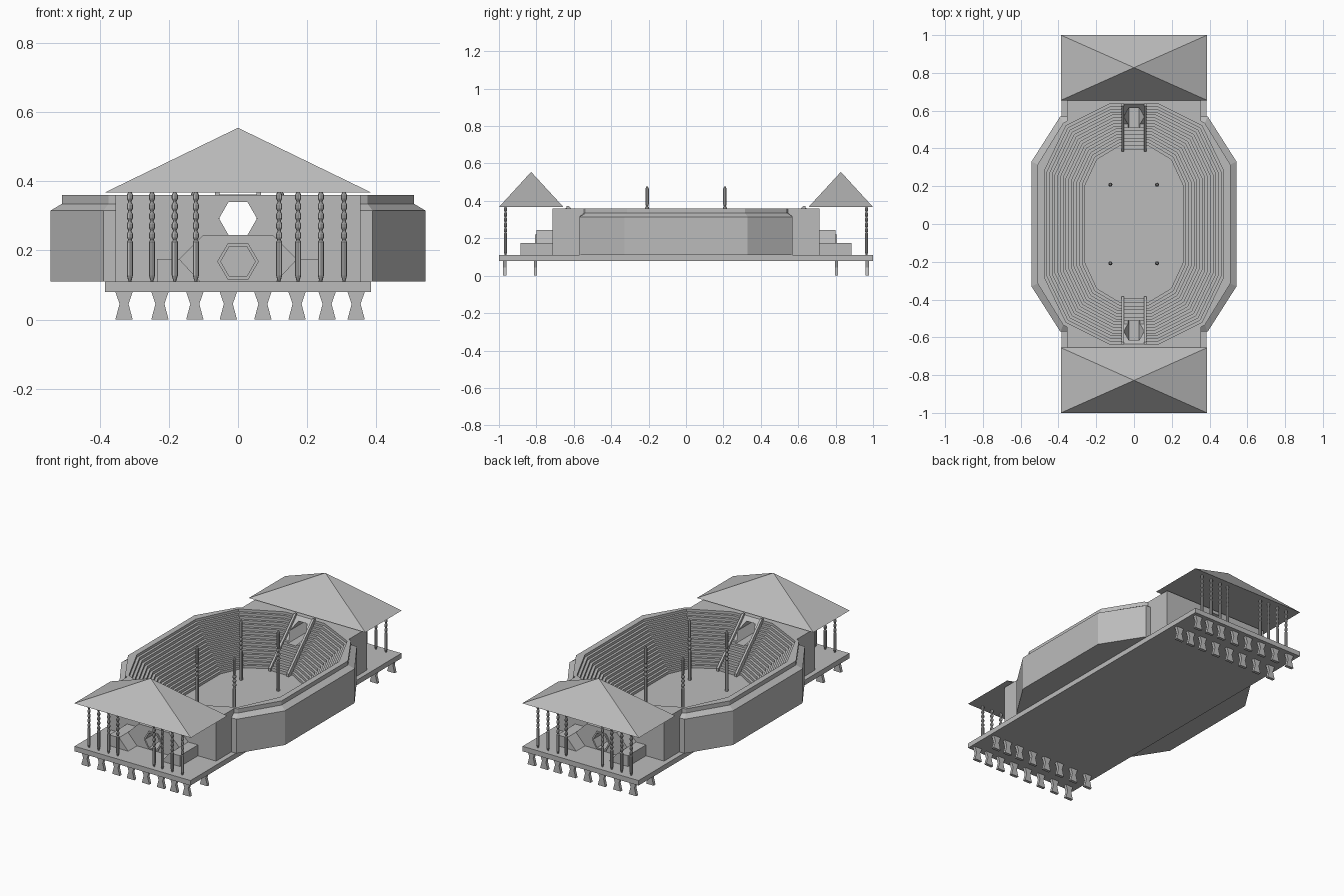
import bpy, bmesh, math

cube = bpy.data.objects.get("Cube")
if cube:
    bpy.data.objects.remove(cube)

stone = bpy.data.materials.new("grey stone")
stone.use_nodes = True
GREY = (0.5, 0.5, 0.5, 1)
stone.diffuse_color = GREY
stone.node_tree.nodes["Principled BSDF"].inputs["Base Color"].default_value = GREY


def finish(name, bm):
    bmesh.ops.recalc_face_normals(bm, faces=bm.faces)
    mesh = bpy.data.meshes.new(name)
    bm.to_mesh(mesh)
    bm.free()
    mesh.materials.append(stone)
    obj = bpy.data.objects.new(name, mesh)
    bpy.context.collection.objects.link(obj)
    return obj


def loft(name, rings):
    """Closed solid through rings of equal point count."""
    bm = bmesh.new()
    loops = [[bm.verts.new(p) for p in ring] for ring in rings]
    n = len(loops[0])
    for a, b in zip(loops, loops[1:]):
        for i in range(n):
            j = (i + 1) % n
            bm.faces.new((a[i], a[j], b[j], b[i]))
    bm.faces.new(loops[0])
    bm.faces.new(loops[-1])
    return finish(name, bm)


def box(name, x0, x1, y0, y1, z0, z1):
    return loft(name, [[(x0, y0, z), (x1, y0, z), (x1, y1, z), (x0, y1, z)] for z in (z0, z1)])


def extrude_y(name, xz, y0, y1):
    return loft(name, [[(x, y, z) for x, z in xz] for y in (y0, y1)])


def extrude_x(name, yz, x0, x1):
    return loft(name, [[(x, y, z) for y, z in yz] for x in (x0, x1)])


def lathe(name, x, y, profile, sides=8):
    return loft(name, [[(x + r * math.cos(math.tau * i / sides), y + r * math.sin(math.tau * i / sides), z)
                        for i in range(sides)] for r, z in profile])


def hexagon(radius, z):
    return [(radius * math.cos(math.tau * i / 6), z + radius * math.sin(math.tau * i / 6)) for i in range(6)]


def cut(obj, cutter):
    mod = obj.modifiers.new("opening", 'BOOLEAN')
    mod.operation, mod.solver, mod.object = 'DIFFERENCE', 'EXACT', cutter
    bpy.context.view_layer.objects.active = obj
    bpy.ops.object.modifier_apply(modifier=mod.name)


def full_ring(quarter, z):
    """Mirror a quarter outline into a closed ring."""
    q = quarter
    pts = q + [(-x, y) for x, y in reversed(q)] + [(-x, -y) for x, y in q] + [(x, -y) for x, y in reversed(q)]
    return [(x, y, z) for x, y in pts]


def mix(a, b, t):
    return [(p[0] + (q[0] - p[0]) * t, p[1] + (q[1] - p[1]) * t) for p, q in zip(a, b)]


# Platform
BASE, TOP = 0.11, 0.36
box("platform", -0.385, 0.385, -1, 1, 0.08, BASE)

# Stadium bowl: outer wall, sloped coping, rim and stepped seating in one solid
outer = [(0.543, 0.33), (0.39, 0.57), (0.355, 0.57), (0.355, 0.715)]
rim = [(0.51, 0.315), (0.375, 0.535), (0.355, 0.545), (0.355, 0.715)]
seats = [(0.475, 0.28), (0.36, 0.52), (0.245, 0.578), (0.13, 0.635)]
arena = [(0.245, 0.2), (0.185, 0.33), (0.128, 0.365), (0.07, 0.4)]
FLOOR, ROWS = 0.118, 16
rings = [full_ring(outer, BASE), full_ring(outer, 0.315), full_ring(rim, 0.335),
         full_ring(rim, TOP), full_ring(seats, TOP)]
for i in range(ROWS):
    z = TOP + (FLOOR - TOP) * (i + 1) / ROWS
    rings.append(full_ring(mix(seats, arena, i / ROWS), z))
    rings.append(full_ring(mix(seats, arena, (i + 1) / ROWS), z))
bowl = loft("seating_bowl", rings)

# Cutters for the window above each entrance and the gate below it
window = extrude_y("window_cutter", hexagon(0.055, 0.2925), -1.1, 1.1)
cut(bowl, window)

for s, end in ((-1, "front"), (1, "back")):
    gate = extrude_y("gate_cutter", hexagon(0.05, 0.168), s * 0.64, s * 0.95)
    cut(bowl, gate)

    # Stair rising to a sloped panel with the window in it
    steps, y, z = 7, 0.395, FLOOR
    run, rise = 0.135 / steps, 0.135 / steps
    profile = [(y, BASE)]
    for i in range(steps):
        profile += [(y + i * run, z + (i + 1) * rise), (y + (i + 1) * run, z + (i + 1) * rise)]
    profile += [(0.635, 0.362), (0.645, 0.362), (0.645, BASE)]
    stair = extrude_x(end + "_stair", [(s * a, b) for a, b in profile], -0.055, 0.055)
    cut(stair, window)
    cut(stair, gate)
    rail = [(0.385, BASE), (0.385, 0.135), (0.625, 0.372), (0.638, 0.372), (0.638, 0.35), (0.41, BASE)]
    for side in (-1, 1):
        extrude_x(end + "_stair_rail", [(s * a, b) for a, b in rail], side * 0.054, side * 0.067)

    # Hexagonal porch with gate frame, and side blocks with sloped inner faces
    porch = extrude_y(end + "_porch", [(-0.1, 0.245), (0.1, 0.245), (0.17, 0.175), (0.11, BASE),
                                       (-0.11, BASE), (-0.17, 0.175)], s * 0.71, s * 0.8)
    frame = extrude_y(end + "_gate_frame", hexagon(0.06, 0.168), s * 0.78, s * 0.808)
    cut(porch, gate)
    cut(frame, gate)
    for side in (-1, 1):
        extrude_y(end + "_side_block", [(side * 0.235, BASE), (side * 0.235, 0.175),
                                        (side * 0.17, 0.175), (side * 0.11, BASE)], s * 0.71, s * 0.885)
    bpy.data.objects.remove(gate)

    # Pyramid roof
    bm = bmesh.new()
    corners = [bm.verts.new((x, s * y, 0.367)) for x, y in
               ((-0.387, 0.655), (0.387, 0.655), (0.387, 1), (-0.387, 1))]
    apex = bm.verts.new((0, s * 0.828, 0.555))
    bm.faces.new(corners)
    for i in range(4):
        bm.faces.new((corners[i], corners[(i + 1) % 4], apex))
    finish(end + "_roof", bm)

    # Turned columns: plain shaft below, beads above
    column = [(0.004, BASE), (0.009, 0.128), (0.009, 0.225)]
    for i in range(5):
        b = 0.23 + i * 0.028
        column += [(0.005, b), (0.009, b + 0.008), (0.009, b + 0.018), (0.005, b + 0.026)]
    for x in (-0.313, -0.249, -0.183, -0.122, 0.119, 0.174, 0.24, 0.307):
        lathe(end + "_column", x, s * 0.965, column)

    # Flared feet in two rows
    for x in (-0.33, -0.226, -0.125, -0.028, 0.072, 0.171, 0.258, 0.342):
        for y in (0.97, 0.805):
            half = [(0.025, 0), (0.013, 0.045), (0.025, 0.08)]
            outline = [(x + w, h) for w, h in half] + [(x - w, h) for w, h in reversed(half)]
            extrude_y(end + "_foot", outline, s * y - 0.009, s * y + 0.009)

    # Arena poles with collars
    pole = [(0.01, FLOOR - 0.005), (0.01, 0.29)]
    for b in (0.3, 0.325, 0.35):
        pole += [(0.006, b), (0.011, b + 0.007), (0.011, b + 0.014), (0.006, b + 0.021)]
    pole += [(0.009, 0.38), (0.009, 0.465), (0.004, 0.477)]
    for x in (-0.125, 0.122):
        lathe(end + "_arena_pole", x, s * 0.208, pole)

bpy.data.objects.remove(window)
